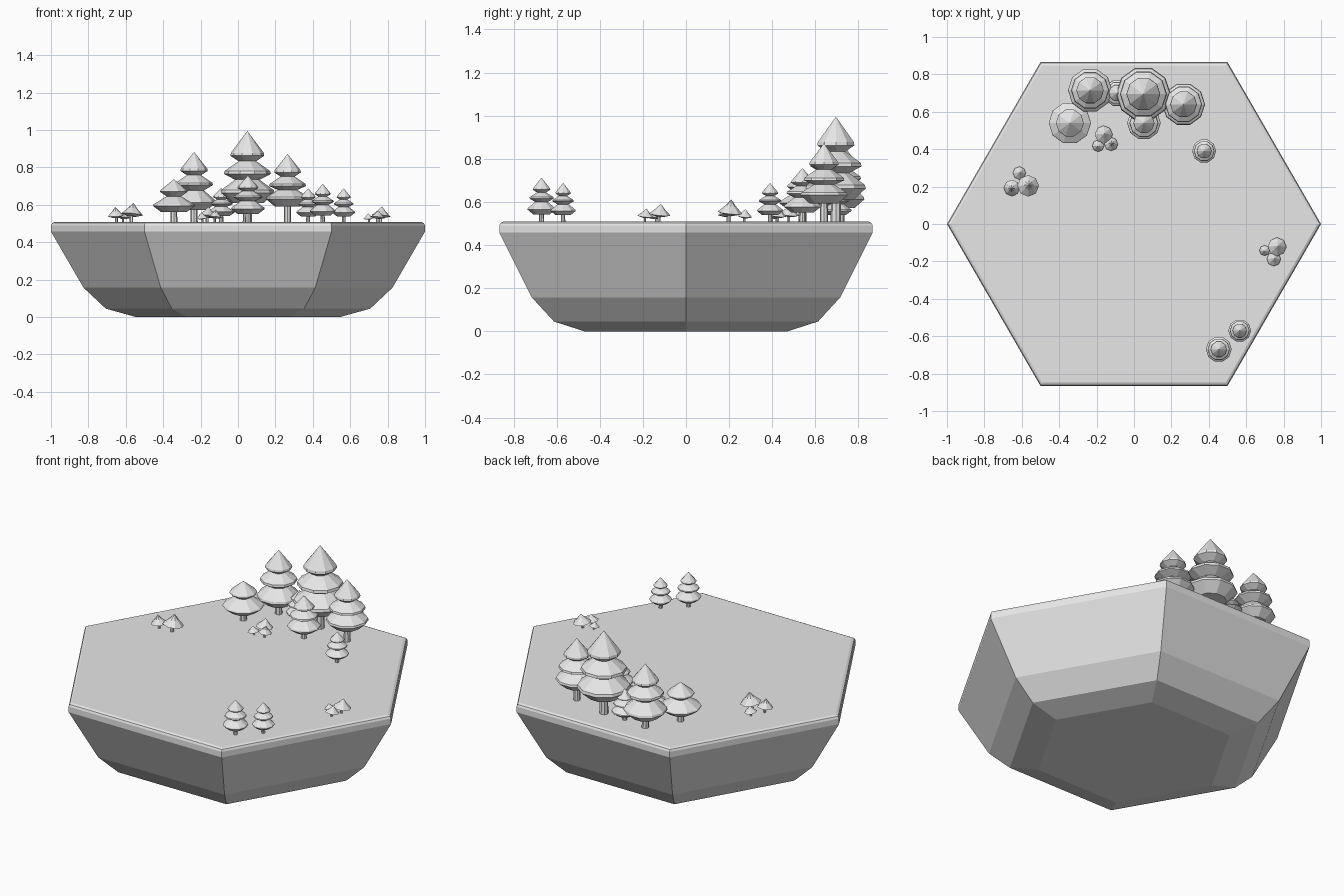
import bpy, bmesh, math
from mathutils import Matrix, Vector

old = bpy.data.objects.get("Cube")
if old:
    bpy.data.objects.remove(old, do_unlink=True)

GROUND = 0.508

grey = bpy.data.materials.new("plain_grey")
grey.use_nodes = True
grey.diffuse_color = (0.8, 0.8, 0.8, 1)
grey.node_tree.nodes["Principled BSDF"].inputs["Base Color"].default_value = (0.8, 0.8, 0.8, 1)


def lathe(bm, profile, sides, turn=0.0):
    """Spin (radius, height) pairs, bottom to top, into a closed solid; returns its vertices."""
    rings = []
    for r, z in profile:
        if r == 0:
            rings.append([bm.verts.new((0, 0, z))])
            continue
        angles = [turn + math.tau * i / sides for i in range(sides)]
        rings.append([bm.verts.new((r * math.cos(a), r * math.sin(a), z)) for a in angles])
    for low, high in zip(rings, rings[1:]):
        for i in range(sides):
            j = (i + 1) % sides
            if len(high) == 1:
                bm.faces.new((low[i], low[j], high[0]))
            else:
                bm.faces.new((low[i], low[j], high[j], high[i]))
    bm.faces.new(rings[0][::-1])
    if len(rings[-1]) > 1:
        bm.faces.new(rings[-1])
    return [v for ring in rings for v in ring]


def finish(bm, name, location=(0, 0, 0)):
    mesh = bpy.data.meshes.new(name)
    bm.to_mesh(mesh)
    bm.free()
    mesh.materials.append(grey)
    obj = bpy.data.objects.new(name, mesh)
    obj.location = location
    bpy.context.collection.objects.link(obj)
    return obj


# Hexagonal ground block with a tapered underside and a softened rim
bm = bmesh.new()
lathe(bm, [(0.545, 0), (0.707, 0.045), (0.826, 0.157), (1.0, 0.457),
           (1.0, 0.49), (0.994, 0.502), (0.98, GROUND)], 6)
finish(bm, "ground_block")


def tree(name, x, y, radius, top, base=0.17, tiers=3):
    """Trunk plus stacked flared skirts; base is the foliage start as a share of height."""
    height = top - GROUND
    if tiers == 3:
        rims = [(1.0, base + 0.12), (0.86, 0.54), (0.62, 0.74)]
    else:
        rims = [(1.0, base + 0.16), (0.66, 0.72)]
    profile = [(0.6, base)]
    for k, (r, z) in enumerate(rims):
        profile += [(r, z - 0.012), (r * 0.97, z + 0.02)]
        if k + 1 < len(rims):
            next_r, next_z = rims[k + 1]
            profile.append((next_r * 0.52, z + 0.64 * (next_z - z)))
    profile.append((0, 1))
    bm = bmesh.new()
    lathe(bm, [(r * radius, z * height) for r, z in profile], 10)
    finish(bm, name + "_foliage", (x, y, GROUND))
    bm = bmesh.new()
    lathe(bm, [(radius * 0.17, -0.005), (radius * 0.15, (base + 0.05) * height)], 8)
    finish(bm, name + "_trunk", (x, y, GROUND))


# Back grove
tree("tallest_tree", 0.05, 0.695, 0.146, 0.995, 0.21)
tree("left_back_tree", 0.265, 0.64, 0.115, 0.872, 0.23)
tree("right_back_tree", -0.235, 0.715, 0.118, 0.883)
tree("right_squat_tree", -0.343, 0.54, 0.113, 0.737, 0.23, 2)
tree("middle_front_tree", 0.053, 0.54, 0.09, 0.757)
tree("hidden_young_tree", -0.09, 0.70, 0.072, 0.69)

# Lone young trees
tree("left_young_tree", 0.375, 0.39, 0.064, 0.688)
tree("front_young_tree_large", 0.453, -0.67, 0.069, 0.712)
tree("front_young_tree_small", 0.565, -0.57, 0.061, 0.688)


def sapling(bm, x, y, radius, top, lean):
    """Small leaning cone on a stem."""
    height = top - GROUND
    cone = lathe(bm, [(radius * 0.45, height * 0.3), (radius, height * 0.4),
                      (radius * 0.45, height * 0.7), (0, height)], 8)
    stem = lathe(bm, [(radius * 0.17, -0.005), (radius * 0.17, height * 0.35)], 6)
    tilt = Matrix.Rotation(math.radians(lean), 4, Vector((-1, 1, 0)))
    bmesh.ops.transform(bm, matrix=tilt, verts=cone)
    bmesh.ops.translate(bm, vec=(x, y, GROUND), verts=cone + stem)


# Sapling clusters: x, y, radius, top, lean
clusters = {
    "middle_saplings": [(-0.165, 0.475, 0.048, 0.59, 8), (-0.19, 0.42, 0.032, 0.56, -8),
                        (-0.125, 0.425, 0.037, 0.575, 8)],
    "right_saplings": [(-0.57, 0.20, 0.058, 0.612, 8), (-0.65, 0.195, 0.044, 0.59, -6),
                       (-0.615, 0.27, 0.035, 0.567, 8)],
    "left_saplings": [(0.762, -0.125, 0.05, 0.592, 8), (0.70, -0.14, 0.028, 0.555, -8),
                      (0.745, -0.19, 0.038, 0.57, 8)],
}
for name, plants in clusters.items():
    bm = bmesh.new()
    for plant in plants:
        sapling(bm, *plant)
    finish(bm, name)
